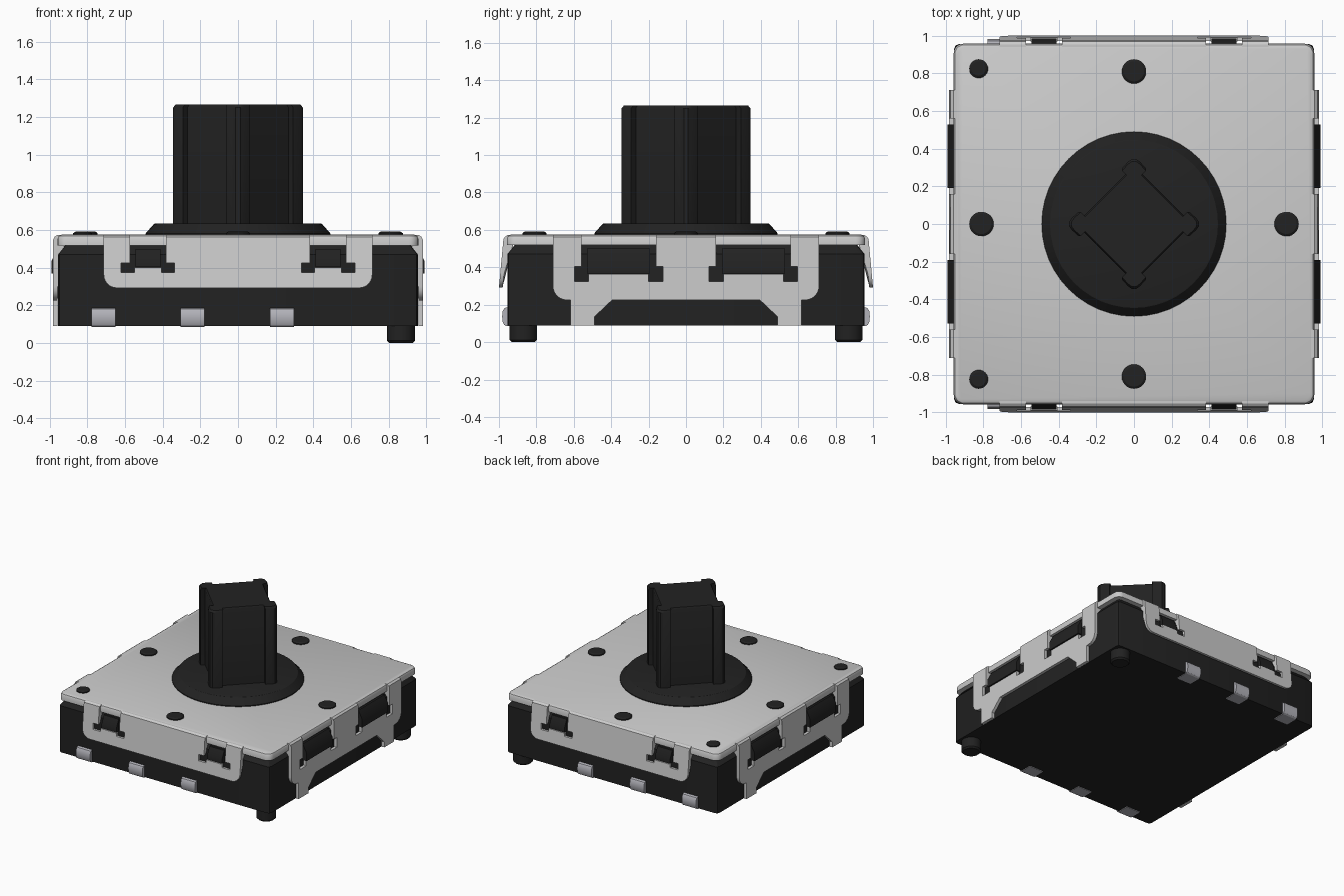
import bpy, bmesh, math
from mathutils import Vector

if "Cube" in bpy.data.objects:
    bpy.data.objects.remove(bpy.data.objects["Cube"])


def material(name, r, g, b):
    m = bpy.data.materials.new(name)
    m.diffuse_color = (r, g, b, 1)
    m.use_nodes = True
    m.node_tree.nodes["Principled BSDF"].inputs["Base Color"].default_value = m.diffuse_color
    return m


BLACK = material("black_plastic", 0.016, 0.016, 0.016)
METAL = material("cover_metal", 0.6, 0.6, 0.6)
PIN = material("terminal_metal", 0.45, 0.45, 0.49)


def finish(bm, name, mat):
    bmesh.ops.recalc_face_normals(bm, faces=bm.faces)
    for f in bm.faces:
        f.smooth = True
    me = bpy.data.meshes.new(name)
    bm.to_mesh(me)
    bm.free()
    me.set_sharp_from_angle(angle=math.radians(30))
    me.materials.append(mat)
    ob = bpy.data.objects.new(name, me)
    bpy.context.collection.objects.link(ob)
    return ob


def loft(loops):
    """Skin a list of equal-length point loops and cap both ends."""
    bm = bmesh.new()
    rows = [[bm.verts.new(p) for p in lp] for lp in loops]
    n = len(rows[0])
    for a, b in zip(rows, rows[1:]):
        for i in range(n):
            j = (i + 1) % n
            bm.faces.new((a[i], a[j], b[j], b[i]))
    bm.faces.new(rows[0])
    bm.faces.new(rows[-1])
    return bm


def rounded_square(h, r, z, seg=5):
    pts = []
    for k in range(4):
        a0 = k * math.pi / 2
        cx = (h - r) * (1 if k in (0, 3) else -1)
        cy = (h - r) * (1 if k in (0, 1) else -1)
        for i in range(seg + 1):
            a = a0 + i / seg * math.pi / 2
            pts.append((cx + r * math.cos(a), cy + r * math.sin(a), z))
    return pts


def round_part(name, x, y, profile, mat, n=32):
    loops = [[(x + r * math.cos(i * 2 * math.pi / n), y + r * math.sin(i * 2 * math.pi / n), z)
              for i in range(n)] for r, z in profile]
    return finish(loft(loops), name, mat)


# Map side coordinates (along, outward, up) to each of the four sides
SIDES = {
    "front": lambda s, d, z: Vector((s, -d, z)),
    "back": lambda s, d, z: Vector((s, d, z)),
    "right": lambda s, d, z: Vector((d, s, z)),
    "left": lambda s, d, z: Vector((-d, s, z)),
}


def side_bar(name, side, s, half, profile, mat):
    """Extrude an (outward, up) profile along a side."""
    f = SIDES[side]
    return finish(loft([[f(t, d, z) for d, z in profile] for t in (s - half, s + half)]), name, mat)


def arc(cx, cz, r, n=6):
    return [(cx + r * math.cos(i / n * math.pi / 2), cz - r * math.sin(i / n * math.pi / 2))
            for i in range(n + 1)]


TOP = 0.574


def notch(c, w, wo, wi, low, ear, mid):
    half = [(w, TOP), (w, ear), (wo, ear), (wo, low), (wi, low), (wi, mid)]
    return [(c - u, z) for u, z in half] + [(c + u, z) for u, z in reversed(half)]


def flap(name, side, half, depth, thick):
    """Sheet-metal flap from a half outline, bent into the cover at its top."""
    outline = half + [(-s, z) for s, z in reversed(half[1:-1])]
    bm = loft([[(s, k, z) for s, z in outline] for k in (0, 1)])
    for cut in (0.55, 0.563):
        bmesh.ops.bisect_plane(bm, geom=bm.verts[:] + bm.edges[:] + bm.faces[:],
                               plane_co=(0, 0, cut), plane_no=(0, 0, 1))
    for v in bm.verts:
        s, k, z = v.co
        d = depth(z)
        bend = 0.022 if z > 0.57 else 0.007 if z > 0.56 else 0
        d -= bend if k > 0.5 else thick + (0.04 if z > 0.545 else 0)
        v.co = SIDES[side](s, d, z)
    return finish(bm, name, METAL)


# Housing with chamfered top
finish(loft([rounded_square(0.955, 0.025, 0.09, 2), rounded_square(0.955, 0.025, 0.47, 2),
             rounded_square(0.915, 0.02, 0.52, 2)]), "housing", BLACK)

# Cover plate with rounded rim
finish(loft([rounded_square(0.957, 0.05, 0.518), rounded_square(0.957, 0.05, 0.555),
             rounded_square(0.951, 0.048, 0.568), rounded_square(0.937, 0.04, 0.575)]),
       "cover_plate", METAL)

# Flap outlines (half, from centre top to centre bottom)
front_half = ([(0, TOP)] + notch(0.478, 0.095, 0.142, 0.072, 0.375, 0.425, 0.40)
              + [(0.713, TOP)] + arc(0.643, 0.362, 0.07) + [(0, 0.292)])
side_half = ([(0, TOP)] + notch(0.36, 0.2, 0.237, 0.16, 0.325, 0.405, 0.365)
             + [(0.712, TOP)] + arc(0.637, 0.3, 0.075)
             + [(0.617, 0.225), (0.617, 0.09), (0.49, 0.09), (0.49, 0.135), (0.395, 0.225), (0, 0.225)])

for side in ("front", "back"):
    flap(side + "_flap", side, front_half, lambda z: 0.974 + (TOP - z) * 0.026 / 0.282, 0.02)
    # Latch hooks in the flap windows
    for i, s in enumerate((-0.478, 0.478)):
        side_bar(f"{side}_latch_{i}", side, s, 0.067,
                 [(0.94, 0.5), (0.956, 0.5), (0.984, 0.44), (0.984, 0.402), (0.94, 0.402)], BLACK)
    # Solder terminals
    for i, s in enumerate((-0.715, -0.242, 0.233)):
        side_bar(f"{side}_terminal_{i}", side, s, 0.064,
                 [(0.86, 0.085), (0.96, 0.085), (0.972, 0.092), (0.98, 0.108), (0.983, 0.137),
                  (0.98, 0.165), (0.972, 0.18), (0.96, 0.186), (0.86, 0.186)], PIN)

for side in ("right", "left"):
    flap(side + "_flap", side, side_half, lambda z: 0.981, 0.024)
    for i, s in enumerate((-0.36, 0.36)):
        side_bar(f"{side}_latch_{i}", side, s, 0.168,
                 [(0.94, 0.5), (0.956, 0.5), (0.99, 0.435), (0.99, 0.368), (0.94, 0.368)], BLACK)

# Locating pegs under the housing
for i, y in enumerate((-0.87, 0.87)):
    round_part(f"locating_peg_{i}", 0.865, y, [(0.062, 0), (0.074, 0.012), (0.074, 0.12)], BLACK)

# Rivet heads on the cover
rivets = [(0, 0.81, 0.065), (0, -0.81, 0.065), (0.81, 0, 0.065), (-0.81, 0, 0.065),
          (-0.825, 0.825, 0.05), (-0.825, -0.825, 0.05)]
for i, (x, y, r) in enumerate(rivets):
    round_part(f"rivet_{i}", x, y, [(r, 0.56), (r, 0.583), (r - 0.012, 0.591)], BLACK)

# Collar at the foot of the stem
round_part("collar", 0, 0, [(0.49, 0.565), (0.49, 0.582), (0.446, 0.632), (0.44, 0.634)], BLACK, 48)


# Diamond stem with raised corner ribs
def stem_loop(k, z):
    corner = [(0.293, -0.065), (0.33, -0.032), (0.344, -0.012),
              (0.344, 0.012), (0.33, 0.032), (0.293, 0.065), (0.268, 0.042)]
    corner = [(0.268, -0.042)] + corner
    pts = []
    for q in range(4):
        c, s = math.cos(q * math.pi / 2), math.sin(q * math.pi / 2)
        pts += [(k * (c * x - s * y), k * (s * x + c * y), z) for x, y in corner]
    return pts


finish(loft([stem_loop(1, 0.62), stem_loop(1, 1.25), stem_loop(0.965, 1.265)]), "stem", BLACK)
